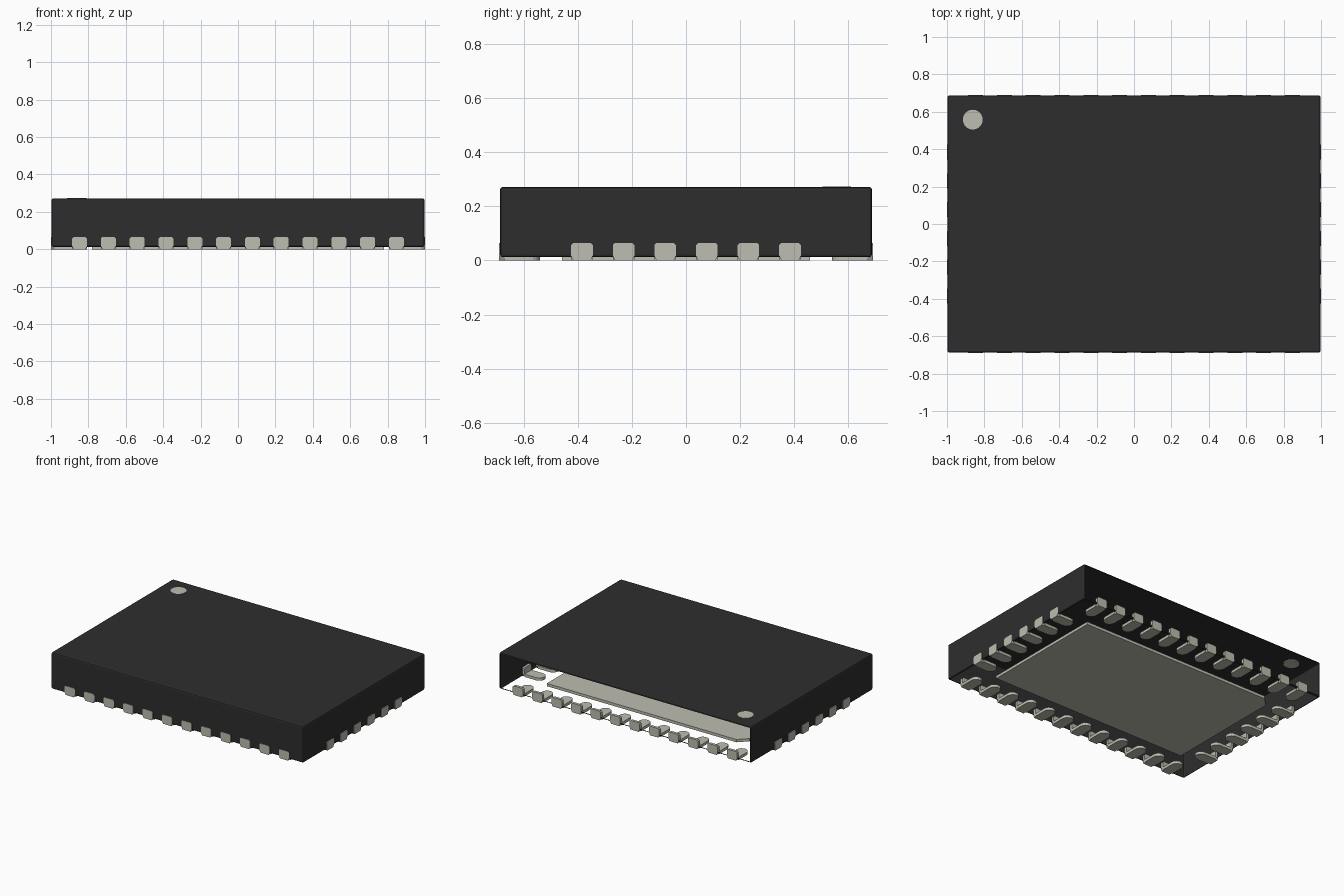
import bpy
import bmesh
import math
from mathutils import Vector

cube = bpy.data.objects.get("Cube")
if cube:
    bpy.data.objects.remove(cube, do_unlink=True)


def material(name, rgb, rough):
    m = bpy.data.materials.new(name)
    m.use_nodes = True
    m.diffuse_color = (*rgb, 1)
    node = m.node_tree.nodes["Principled BSDF"]
    node.inputs["Base Color"].default_value = (*rgb, 1)
    node.inputs["Roughness"].default_value = rough
    return m


black = material("black_plastic", (0.027, 0.027, 0.027), 0.7)
metal = material("warm_grey_metal", (0.51, 0.51, 0.44), 0.5)


def prism(bm, points, depth):
    """Extrude a closed outline along a depth vector."""
    face = bm.faces.new([bm.verts.new(p) for p in points])
    out = bmesh.ops.extrude_face_region(bm, geom=[face], use_keep_orig=True)
    verts = [g for g in out["geom"] if isinstance(g, bmesh.types.BMVert)]
    bmesh.ops.translate(bm, verts=verts, vec=Vector(depth))
    bmesh.ops.recalc_face_normals(bm, faces=bm.faces)


def to_mesh(bm, name, mat):
    mesh = bpy.data.meshes.new(name)
    bm.to_mesh(mesh)
    bm.free()
    mesh.materials.append(mat)
    return mesh


def add(name, mesh, loc=(0, 0, 0), turn=0):
    ob = bpy.data.objects.new(name, mesh)
    ob.location = loc
    ob.rotation_euler.z = turn
    bpy.context.collection.objects.link(ob)
    return ob


# Package shell: bevelled box, open at the back and underneath
HX, HY, Z0, Z1 = 0.997, 0.688, 0.012, 0.272
bm = bmesh.new()
bmesh.ops.create_cube(bm, size=1)
bmesh.ops.scale(bm, verts=bm.verts, vec=(2 * HX, 2 * HY, Z1 - Z0))
bmesh.ops.translate(bm, verts=bm.verts, vec=(0, 0, (Z0 + Z1) / 2))
bmesh.ops.bevel(bm, geom=bm.edges[:], offset=0.01, segments=2,
                profile=0.5, affect='EDGES')
bm.normal_update()
open_faces = [f for f in bm.faces if f.calc_area() > 0.1
              and (f.normal.y > 0.99 or f.normal.z < -0.99)]
bmesh.ops.delete(bm, geom=open_faces, context='FACES')
add("package_shell", to_mesh(bm, "package_shell", black))

# Thermal pad with one chamfered corner beside the first lead
PX, PY, C = 0.78, 0.458, 0.06
bm = bmesh.new()
prism(bm, [(-PX, -PY, 0), (PX, -PY, 0), (PX, PY, 0),
           (-PX + C, PY, 0), (-PX, PY - C, 0)], (0, 0, 0.02))
add("thermal_pad", to_mesh(bm, "thermal_pad", metal))

# Orientation dot set into the top
bm = bmesh.new()
prism(bm, [(0.053 * math.cos(a), 0.053 * math.sin(a), 0)
           for a in (i * math.tau / 32 for i in range(32))], (0, 0, 0.009))
add("orientation_dot", to_mesh(bm, "orientation_dot", metal),
    (-0.862, 0.558, 0.265))

# Lead: upright plate with clipped corners, and a round-ended foot
W, H, T, L, K = 0.04, 0.065, 0.02, 0.15, 0.008
bm = bmesh.new()
prism(bm, [(-W + K, 0, 0), (W - K, 0, 0), (W, 0, K * 2), (W, 0, H - K),
           (W - K, 0, H), (-W + K, 0, H), (-W, 0, H - K), (-W, 0, K * 2)],
      (0, T, 0))
arc = [(W * math.cos(a), L - W + W * math.sin(a), 0)
       for a in (i * math.pi / 8 for i in range(9))]
prism(bm, [(-W, T, 0), (W, T, 0)] + arc, (0, 0, T))
lead = to_mesh(bm, "lead", metal)

# Rows of leads on all four sides
PITCH = 0.154
for side, count, out, turn in (("front", 12, 0.691, 0),
                               ("left", 6, 1.0, math.pi / 2),
                               ("back", 12, 0.691, math.pi),
                               ("right", 6, 1.0, -math.pi / 2)):
    for i in range(count):
        s = (i - (count - 1) / 2) * PITCH
        x = s * math.cos(turn) + out * math.sin(turn)
        y = s * math.sin(turn) - out * math.cos(turn)
        add(f"{side}_lead_{i + 1}", lead, (x, y, 0), turn)
